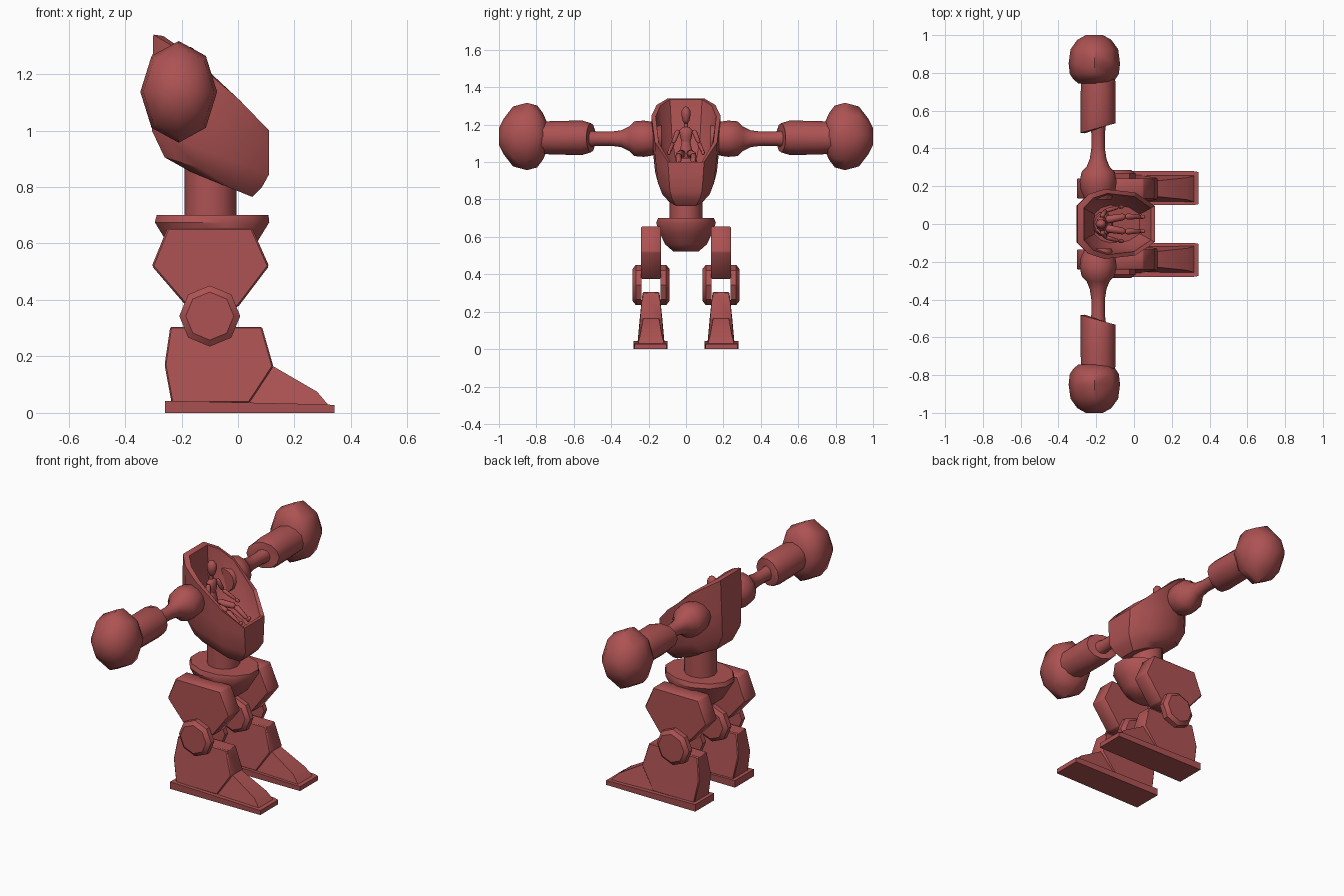
import bpy, bmesh
from math import sin, cos, pi, radians
from mathutils import Vector

cube = bpy.data.objects.get("Cube")
if cube:
    bpy.data.objects.remove(cube, do_unlink=True)

red = bpy.data.materials.new("dull red")
RED = (0.42, 0.085, 0.085, 1)
red.diffuse_color = RED
red.use_nodes = True
red.node_tree.nodes["Principled BSDF"].inputs["Base Color"].default_value = RED


def loft(name, rings, angle=35, bevel=0):
    """Skin a list of equal-length point rings and cap both ends."""
    bm = bmesh.new()
    rows = [[bm.verts.new(p) for p in ring] for ring in rings]
    n = len(rows[0])
    for a, b in zip(rows, rows[1:]):
        for i in range(n):
            j = (i + 1) % n
            bm.faces.new((a[i], a[j], b[j], b[i]))
    bm.faces.new(rows[0])
    bm.faces.new(rows[-1])
    if bevel:
        bmesh.ops.bevel(bm, geom=bm.edges[:], offset=bevel, segments=1, affect='EDGES')
    bmesh.ops.recalc_face_normals(bm, faces=bm.faces)
    mesh = bpy.data.meshes.new(name)
    bm.to_mesh(mesh)
    bm.free()
    mesh.materials.append(red)
    ob = bpy.data.objects.new(name, mesh)
    bpy.context.collection.objects.link(ob)
    bpy.ops.object.select_all(action='DESELECT')
    ob.select_set(True)
    bpy.context.view_layer.objects.active = ob
    bpy.ops.object.shade_smooth_by_angle(angle=radians(angle))
    return ob


def turned(name, x, z, side, profile, n=8, angle=50, slant=0):
    """Rings around a y axis; profile rows are (y, x radius, z radius).
    Slant shears the first ring along y."""
    rings = []
    for k, (y, rx, rz) in enumerate(profile):
        s = slant if k < 2 else 0
        rings.append([(x + rx * cos(2 * pi * i / n),
                       side * (y + s * cos(2 * pi * i / n)),
                       z + rz * sin(2 * pi * i / n)) for i in range(n)])
    return loft(name, rings, angle)


def slab(name, outline, y, widths, bevel=0):
    """Side outline given a half-width per point, centred on y."""
    return loft(name, [[(px, y + s * w, pz) for (px, pz), w in zip(outline, widths)]
                       for s in (-1, 1)], 35, bevel)


def limb(name, a, b, r1, r2, n=8):
    """Tapered rod with rounded ends between two points."""
    a, b = Vector(a), Vector(b)
    d = b - a
    q = d.to_track_quat('Z', 'Y')
    rings = []
    for t, f in ((0, .5), (.12, 1), (.88, 1), (1, .5)):
        r = (r1 + (r2 - r1) * t) * f
        rings.append([a + d * t + q @ Vector((r * cos(2 * pi * i / n), r * sin(2 * pi * i / n), 0))
                      for i in range(n)])
    return loft(name, rings, 60)


# Pod torso with open cockpit: rows are back point, front point, half-width, bulge
HALF = ((0, .53), (.14, .85), (.35, 1), (.75, .9), (1, .52))
SHAPE = [(u, v) for u, v in HALF] + [(u, -v) for u, v in reversed(HALF)]


def pod_ring(back, front, w, bulge=0):
    return [(back[0] + (front[0] - back[0]) * u, w * v,
             back[1] + (front[1] - back[1]) * u + bulge * sin(pi * u)) for u, v in SHAPE]


loft("torso_pod", [pod_ring(*r) for r in (
    ((-.17, .855), (.05, .765), .10),
    ((-.26, .905), (.085, .80), .14),
    ((-.305, 1.0), (.11, .845), .165),
    ((-.305, 1.16), (.11, .95), .18),
    ((-.30, 1.34), (.11, 1.0), .185, .03),
    ((-.265, 1.335), (.09, 1.0), .162, .03),
    ((-.25, 1.12), (.07, .96), .14),
    ((-.21, 1.0), (.03, .92), .10))], 30)

# Waist column and pelvis bowl
loft("waist_column", [[(-.098 + .092 * cos(2 * pi * i / 12), .087 * sin(2 * pi * i / 12), z)
                       for i in range(12)] for z in (.66, .92)], 40)
PLAN = [((i + .5) * pi / 6) for i in range(12)]
loft("pelvis", [[(cx + rx * cos(t), ry * sin(t), z) for t in PLAN]
                for z, cx, rx, ry in ((.70, -.09, .205, .155), (.675, -.092, .21, .165),
                                      (.62, -.092, .175, .145), (.56, -.092, .14, .115),
                                      (.522, -.092, .09, .07))], 40)

for side, tag in ((1, "left"), (-1, "right")):
    # Arm: shoulder with thin upper arm, then forearm with fist
    turned(tag + "_upper_arm", -.19, 1.125, side, (
        (.13, .07, .07), (.18, .092, .09), (.225, .098, .097), (.275, .088, .093),
        (.305, .06, .065), (.345, .044, .045), (.40, .036, .038), (.48, .036, .038),
        (.56, .046, .05)), n=12)
    turned(tag + "_forearm", -.19, 1.13, side, (
        (.505, .07, .06), (.508, .092, .078), (.555, .092, .092), (.70, .092, .09),
        (.79, .09, .085)), n=12, slant=.025)
    turned(tag + "_fist", -.21, 1.137, side, (
        (.745, .085, .08), (.765, .11, .125), (.795, .13, .165), (.85, .136, .18),
        (.925, .126, .16), (.975, .09, .095), (1.0, .045, .045)))

    # Leg: thigh, two floating knee discs, shin, toe wedge and sole
    yc = side * .187
    slab(tag + "_thigh", ((-.25, .655), (.05, .655), (.11, .52), (0, .375),
                          (-.18, .375), (-.305, .52)), yc, [.053] * 6, .006)
    turned(tag + "_outer_knee_disc", -.10, .343, side,
           ((.237, .108, .108), (.268, .108, .108), (.286, .085, .085)), angle=30)
    turned(tag + "_inner_knee_disc", -.10, .343, side,
           ((.137, .108, .108), (.106, .108, .108), (.088, .085, .085)), angle=30)
    slab(tag + "_shin", ((-.24, .305), (.085, .305), (.125, .165), (.04, .035),
                         (-.235, .035), (-.26, .17)), yc, (.045, .045, .058, .072, .072, .06), .005)
    slab(tag + "_toe", ((.06, .14), (.125, .165), (.28, .075), (.32, .028), (.04, .028)),
         yc, (.045, .042, .058, .07, .07))
    slab(tag + "_sole", ((-.258, 0), (.342, 0), (.342, .027), (.315, .03), (-.258, .043)),
         side * .19, (.09, .085, .085, .09, .09))

    # Pilot limbs
    s = side
    limb(tag + "_pilot_upper_arm", (-.17, s * .042, 1.17), (-.15, s * .07, 1.10), .014, .011)
    limb(tag + "_pilot_forearm", (-.15, s * .07, 1.10), (-.08, s * .09, 1.055), .012, .009)
    limb(tag + "_pilot_hand", (-.08, s * .09, 1.055), (-.055, s * .092, 1.045), .011, .008)
    limb(tag + "_pilot_thigh", (-.15, s * .022, 1.045), (-.045, s * .04, 1.04), .022, .017)
    limb(tag + "_pilot_shin", (-.045, s * .04, 1.04), (.035, s * .038, .985), .017, .011)
    limb(tag + "_pilot_foot", (.035, s * .038, .975), (.055, s * .038, 1.0), .012, .009)


def upright(name, x, rows, n=10):
    """Stacked ellipses; rows are (z, x radius, y radius)."""
    return loft(name, [[(x + rx * cos(2 * pi * i / n), ry * sin(2 * pi * i / n), z)
                        for i in range(n)] for z, rx, ry in rows], 60)


# Pilot body
upright("pilot_head", -.175, ((1.207, .010, .009), (1.222, .022, .019), (1.25, .029, .025),
                              (1.275, .028, .024), (1.292, .016, .013), (1.296, .006, .005)))
upright("pilot_neck", -.178, ((1.17, .011, .011), (1.215, .010, .010)))
upright("pilot_chest", -.175, ((1.105, .02, .024), (1.14, .026, .034), (1.17, .024, .038),
                               (1.187, .012, .018)))
upright("pilot_hips", -.17, ((1.015, .022, .026), (1.045, .03, .042), (1.075, .024, .032),
                             (1.11, .019, .023)))
upright("pilot_seat", -.165, ((.96, .05, .06), (1.0, .055, .065), (1.022, .045, .055)))
